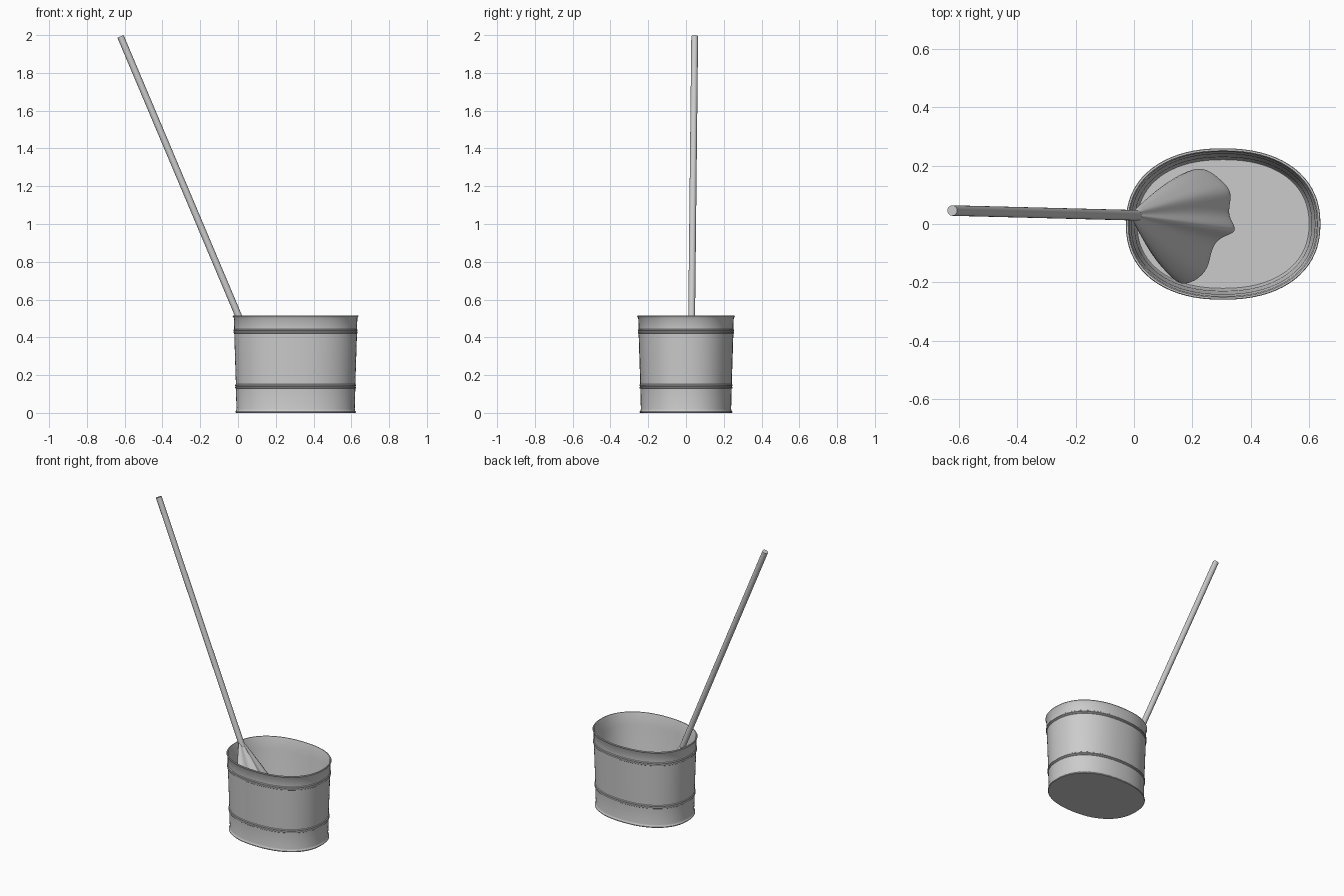
import bpy, math
from mathutils import Vector

if "Cube" in bpy.data.objects:
    bpy.data.objects.remove(bpy.data.objects["Cube"])

grey = bpy.data.materials.new("plain grey")
grey.diffuse_color = (0.6, 0.6, 0.6, 1)
grey.use_nodes = True
grey.node_tree.nodes["Principled BSDF"].inputs["Base Color"].default_value = grey.diffuse_color


def loft(name, rings, cap_start=True, cap_end=True):
    """Skin a list of closed rings that all have the same point count."""
    n = len(rings[0])
    verts = [p for ring in rings for p in ring]
    faces = []
    for k in range(len(rings) - 1):
        for i in range(n):
            j = (i + 1) % n
            faces.append((k * n + i, k * n + j, (k + 1) * n + j, (k + 1) * n + i))
    if cap_start:
        faces.append(tuple(reversed(range(n))))
    if cap_end:
        faces.append(tuple(range(len(verts) - n, len(verts))))
    me = bpy.data.meshes.new(name)
    me.from_pydata(verts, [], faces)
    me.materials.append(grey)
    ob = bpy.data.objects.new(name, me)
    bpy.context.collection.objects.link(ob)
    bpy.ops.object.select_all(action='DESELECT')
    bpy.context.view_layer.objects.active = ob
    ob.select_set(True)
    return ob


def oval(grow, z, n=72):
    """Rounded oval outline of the bucket, offset outward by grow."""
    a, b, e = 0.312 + grow, 0.238 + grow, 2 / 2.25
    ring = []
    for i in range(n):
        t = 2 * math.pi * i / n
        c, s = math.cos(t), math.sin(t)
        ring.append((0.305 + a * math.copysign(abs(c) ** e, c),
                     b * math.copysign(abs(s) ** e, s), z))
    return ring


# Bucket: foot flange, slightly flared wall, two double hoops, rolled rim, inside and floor
def wall(z):
    return 0.015 * z / 0.5


def hoop(z):
    prof = []
    for dz in (-0.006, 0.006):
        for d, g in ((-0.006, 0), (-0.003, 0.004), (0.003, 0.004), (0.006, 0)):
            prof.append((wall(z) + g, z + dz + d * 0.95))
    return prof


profile = [(0.004, 0.0), (0.007, 0.003), (0.007, 0.007), (0.003, 0.011), (0.001, 0.02)]
profile += hoop(0.14) + hoop(0.432)
profile += [(wall(0.5), 0.502), (0.019, 0.508), (0.021, 0.512), (0.019, 0.516),
            (0.013, 0.516), (0.009, 0.508), (0.006, 0.44), (0.002, 0.425),
            (-0.004, 0.15), (-0.009, 0.135), (-0.013, 0.03), (-0.018, 0.02)]
bucket = loft("bucket", [oval(g, z) for g, z in profile])
bpy.ops.object.shade_smooth_by_angle(angle=math.radians(35))

# Mop pole
top, neck = Vector((-0.622, 0.046, 1.993)), Vector((0.0, 0.03, 0.52))
axis = (top - neck).normalized()
u = axis.cross(Vector((0, 1, 0))).normalized()
v = axis.cross(u)


def circle(c, r, n=20):
    return [c + r * (math.cos(2 * math.pi * i / n) * u + math.sin(2 * math.pi * i / n) * v)
            for i in range(n)]


pole = loft("mop_pole", [circle(neck - axis * 0.06, 0.018), circle(top, 0.018)])
bpy.ops.object.shade_smooth_by_angle(angle=math.radians(40))

# Mop head: ragged hem outline, gathered up to the neck
hem = [(0.11, 0.03), (0.12, 0.09), (0.16, 0.14), (0.205, 0.20), (0.26, 0.185), (0.295, 0.155),
       (0.338, 0.115), (0.325, 0.06), (0.325, 0.02), (0.363, -0.028), (0.29, -0.045),
       (0.262, -0.09), (0.255, -0.155), (0.21, -0.20), (0.145, -0.217), (0.125, -0.14),
       (0.105, -0.06)]
foot = Vector((0.2, 0.0, 0.06))


def head_ring(t, s):
    c = neck.lerp(foot, t)
    return [c + s * Vector((x - foot.x, y - foot.y, 0.2 * t * (x - foot.x))) for x, y in hem]


rings = [head_ring(t, 0.09 + 0.91 * 0.5 * (t + math.sin(t * math.pi / 2)))
         for t in (0, 0.06, 0.2, 0.35, 0.5, 0.65, 0.8, 0.92, 1.0)]
rings += [head_ring(1.03, 0.97), head_ring(1.03, 0.6), head_ring(1.0, 0.2)]
head = loft("mop_head", [list(reversed(r)) for r in rings])
sub = head.modifiers.new("smooth", 'SUBSURF')
sub.levels = sub.render_levels = 2
bpy.ops.object.shade_smooth()
